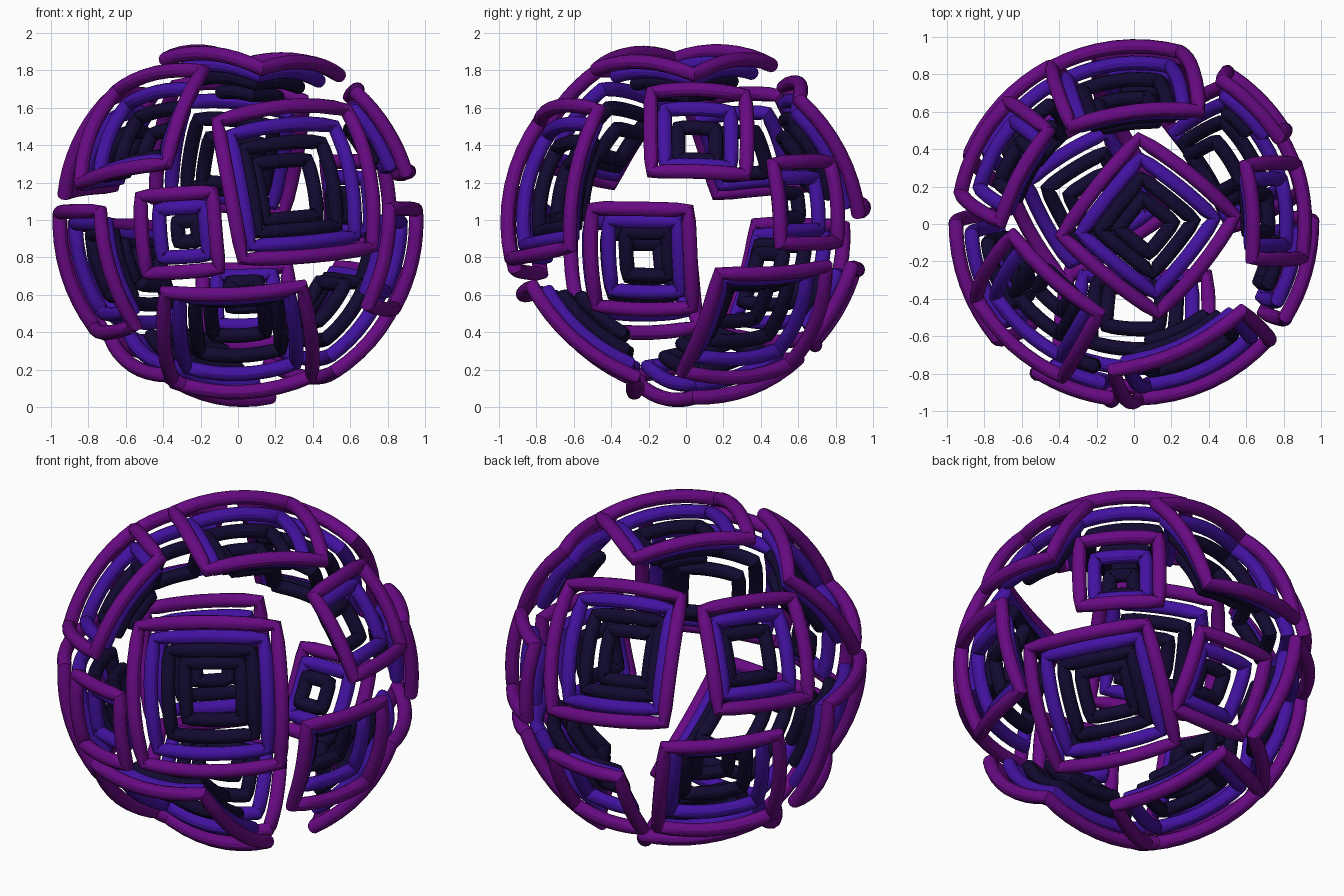
import bpy
from mathutils import Vector

if "Cube" in bpy.data.objects:
    bpy.data.objects.remove(bpy.data.objects["Cube"])

R, TUBE, CENTRE = 0.953, 0.039, Vector((0, 0, 0.99))


def material(name, rgb):
    m = bpy.data.materials.new(name)
    m.diffuse_color = (*rgb, 1)
    m.use_nodes = True
    m.node_tree.nodes["Principled BSDF"].inputs["Base Color"].default_value = m.diffuse_color
    return m


PURPLE = material("purple", (0.14, 0.003, 0.23))
INDIGO = material("indigo", (0.055, 0.006, 0.36))
DARK = material("dark_navy", (0.006, 0.003, 0.030))

# Nested layers: name, shell radius, material
LAYERS = [
    ("outer", R, PURPLE),
    ("middle", 0.87, INDIGO),
    ("inner", 0.79, DARK),
    ("core", 0.70, DARK),
]

# Tiles: name, outward direction, diagonal direction, outer side,
# side reduction per layer, number of layers
TILES = [
    ("front_upper", (.385, -.89, .255), (-.82, -.17, .67), .76, .15, 4),
    ("front_upper_left", (-.51, -.435, .5), (-.28, .75, .40), .63, .15, 4),
    ("front_small", (-.32, -.88, -.06), (-.45, .13, .41), .41, .15, 3),
    ("front_lower", (0, -.53, -.60), (-.79, -.5, .48), .73, .15, 4),
    ("left", (-.743, -.27, -.25), (-.41, .58, .64), .64, .15, 4),
    ("right_upper", (.73, .065, .46), (-.22, -.52, .47), .50, .15, 3),
    ("right_middle", (.815, -.23, -.19), (-.04, -.5, .5), .53, .15, 3),
    ("right_lower", (.54, .37, -.525), (.66, -.36, .47), .67, .14, 4),
    ("right_back_small", (.63, .63, .10), (.31, -.37, .46), .43, .15, 3),
    ("back_upper", (-.045, .71, .38), (.83, -.25, .56), .69, .14, 4),
    ("back_upper_left", (-.69, .33, .41), (.45, .33, .52), .55, .15, 3),
    ("back_lower_left", (-.58, .525, -.31), (.26, .71, .61), .63, .15, 4),
    ("back_lower_small", (.04, .775, -.44), (.47, .22, .425), .45, .15, 3),
    ("bottom", (-.26, .15, -.785), (.24, .855, .09), .66, .15, 4),
    ("top", (.075, -.01, .81), (-.1, .9, 0), .66, .15, 4),
]


def frame(name, out, diag, side, radius, mat, steps=8):
    """Square tube frame whose four bars bend over a sphere."""
    n = Vector(out).normalized()
    d = Vector(diag)
    u = (d - n * d.dot(n)).normalized()
    v = n.cross(u)
    half = side / 2 ** 0.5
    base = n * (radius ** 2 - half ** 2) ** 0.5
    corners = [base + half * k for k in (u, v, -u, -v)]
    pts = []
    for i in range(4):
        a, b = corners[i], corners[(i + 1) % 4]
        pts += [a.lerp(b, t / steps).normalized() * radius for t in range(steps)]

    cu = bpy.data.curves.new(name, 'CURVE')
    cu.dimensions = '3D'
    cu.bevel_depth = TUBE
    cu.bevel_resolution = 4
    sp = cu.splines.new('POLY')
    sp.points.add(len(pts) - 1)
    for p, co in zip(sp.points, pts):
        p.co = (*(co + CENTRE), 1)
    sp.use_cyclic_u = True
    cu.materials.append(mat)
    ob = bpy.data.objects.new(name, cu)
    bpy.context.collection.objects.link(ob)
    return ob


# Build every tile as a set of nested frames
frames = []
for tile, out, diag, side, cut, count in TILES:
    for i, (layer, radius, mat) in enumerate(LAYERS[:count]):
        frames.append(frame(f"{tile}_{layer}_frame", out, diag,
                            max(side - cut * i, 0.1), radius, mat))

# Turn the tubes into smooth meshes
for ob in frames:
    ob.select_set(True)
bpy.context.view_layer.objects.active = frames[0]
bpy.ops.object.convert(target='MESH')
bpy.ops.object.shade_smooth_by_angle()
